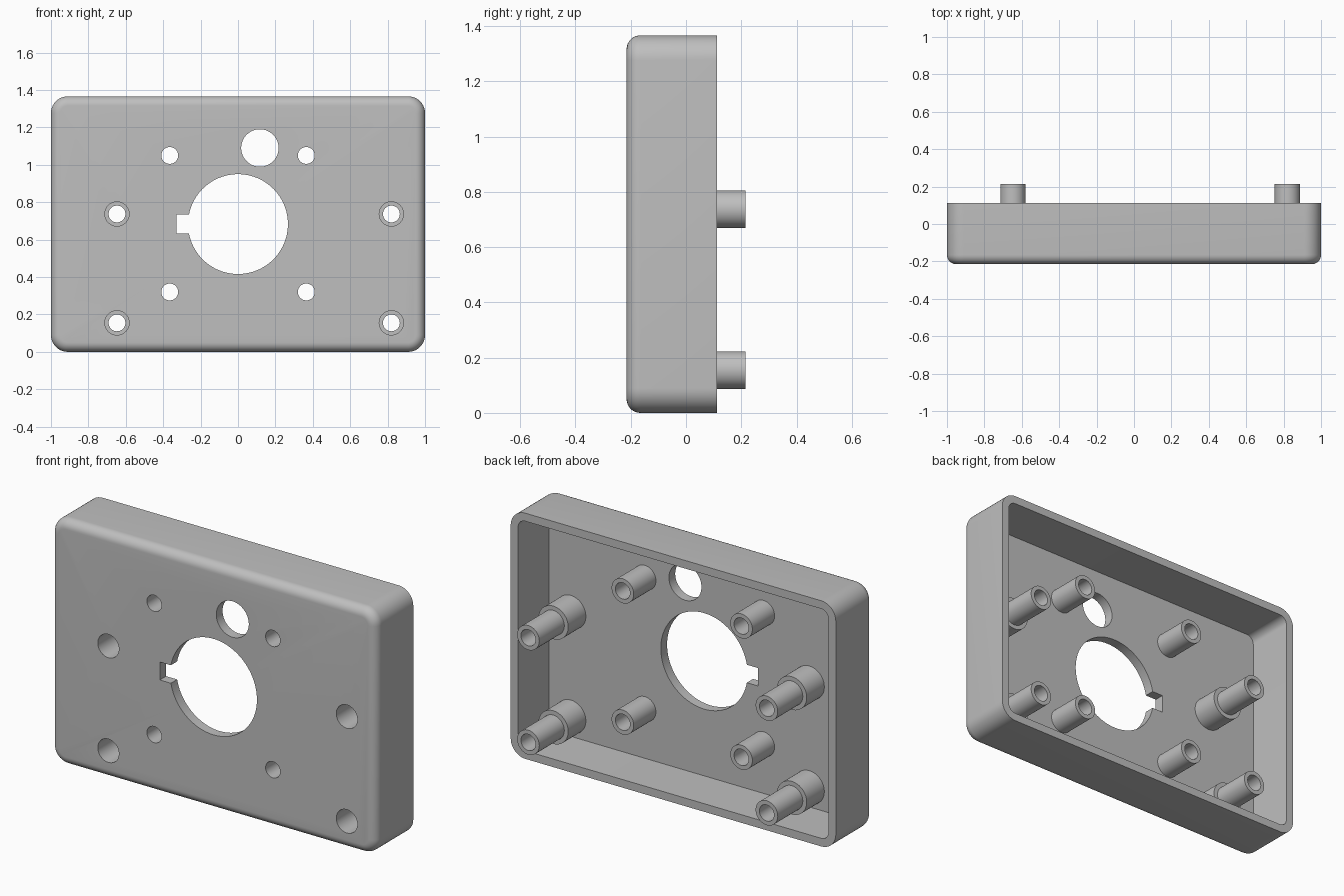
import bpy, bmesh, math

if "Cube" in bpy.data.objects:
    bpy.data.objects.remove(bpy.data.objects["Cube"])

WIDTH, HEIGHT = 2.0, 1.366
FRONT, BACK = -0.215, 0.112
FLOOR = FRONT + 0.055
WALL, CORNER, FILLET = 0.045, 0.09, 0.05
MID = HEIGHT / 2
SEG = 48

grey = bpy.data.materials.new("plain grey")
grey.use_nodes = True
colour = (0.52, 0.52, 0.52, 1)
grey.diffuse_color = colour
grey.node_tree.nodes["Principled BSDF"].inputs["Base Color"].default_value = colour


def finish(name, bm):
    """Turn a bmesh into a named object."""
    bmesh.ops.recalc_face_normals(bm, faces=bm.faces)
    mesh = bpy.data.meshes.new(name)
    bm.to_mesh(mesh)
    bm.free()
    mesh.materials.append(grey)
    obj = bpy.data.objects.new(name, mesh)
    bpy.context.collection.objects.link(obj)
    return obj


def activate(obj):
    bpy.ops.object.select_all(action='DESELECT')
    obj.select_set(True)
    bpy.context.view_layer.objects.active = obj


def smooth(obj):
    activate(obj)
    bpy.ops.object.shade_smooth_by_angle(angle=math.radians(30))


def bridge(bm, a, b):
    for i in range(len(a)):
        j = (i + 1) % len(a)
        bm.faces.new((a[i], a[j], b[j], b[i]))


def rounded_ring(bm, y, inset, steps=10):
    """Rounded rectangle loop, inset from the outer outline."""
    r = CORNER - inset
    cx, cz = WIDTH / 2 - CORNER, HEIGHT / 2 - CORNER
    ring = []
    for k, (sx, sz) in enumerate([(1, 1), (-1, 1), (-1, -1), (1, -1)]):
        for i in range(steps + 1):
            a = (k + i / steps) * math.pi / 2
            ring.append(bm.verts.new((sx * cx + r * math.cos(a), y,
                                      MID + sz * cz + r * math.sin(a))))
    return ring


def lathe(name, x, z, profile):
    """Revolve a closed (radius, y) profile about an axis along y."""
    bm = bmesh.new()
    rings = [[bm.verts.new((x + r * math.cos(t * math.tau / SEG), y,
                            z + r * math.sin(t * math.tau / SEG)))
              for t in range(SEG)] for r, y in profile]
    for a, b in zip(rings, rings[1:]):
        bridge(bm, a, b)
    return finish(name, bm), rings


def cut(body, bm):
    """Subtract a cutter shape from the body."""
    cutter = finish("cutter", bm)
    cutter.hide_render = True
    activate(body)
    mod = body.modifiers.new("cut", 'BOOLEAN')
    mod.operation, mod.solver, mod.object = 'DIFFERENCE', 'EXACT', cutter
    bpy.ops.object.modifier_apply(modifier=mod.name)
    bpy.data.objects.remove(cutter)


def cut_hole(body, x, z, r, seg=SEG):
    bm = bmesh.new()
    ends = [[bm.verts.new((x + r * math.cos(t * math.tau / seg), y,
                           z + r * math.sin(t * math.tau / seg)))
             for t in range(seg)] for y in (FRONT - 0.1, FLOOR + 0.05)]
    bridge(bm, *ends)
    for end in ends:
        bm.faces.new(end)
    cut(body, bm)


# Open-backed shell with a rounded front edge
bm = bmesh.new()
rings = []
for i in range(9):
    a = i / 8 * math.pi / 2
    rings.append(rounded_ring(bm, FRONT + FILLET * (1 - math.sin(a)),
                              FILLET * (1 - math.cos(a))))
rings.reverse()
rings += [rounded_ring(bm, BACK, 0), rounded_ring(bm, BACK, WALL),
          rounded_ring(bm, FLOOR, WALL)]
for a, b in zip(rings, rings[1:]):
    bridge(bm, a, b)
bm.faces.new(rings[0])
bm.faces.new(rings[-1])
shell = finish("shell", bm)

# Large keyed opening and round window
cut_hole(shell, 0, MID, 0.267, 96)
bm = bmesh.new()
bmesh.ops.create_cube(bm, size=1)
bmesh.ops.scale(bm, vec=(0.18, 0.3, 0.1), verts=bm.verts)
bmesh.ops.translate(bm, vec=(-0.24, FRONT, MID), verts=bm.verts)
cut(shell, bm)
cut_hole(shell, 0.117, 1.09, 0.1, 64)

# Short inner standoffs with through holes
for x, side in ((0.365, "left"), (-0.365, "right")):
    for z, level in ((1.05, "upper"), (0.32, "lower")):
        cut_hole(shell, x, z, 0.045)
        post, _ = lathe(f"{level}_{side}_standoff", x, z,
                        [(0.068, FLOOR), (0.068, 0.035), (0.045, 0.035), (0.045, FLOOR)])
        smooth(post)

# Stepped mounting posts, counterbored from the front
for x, side in ((0.82, "left"), (-0.647, "right")):
    for z, level in ((0.737, "upper"), (0.155, "lower")):
        cut_hole(shell, x, z, 0.065)
        post, _ = lathe(f"{level}_{side}_mounting_post", x, z,
                        [(0.092, FLOOR), (0.092, -0.005), (0.068, -0.005), (0.068, 0.215),
                         (0.045, 0.215), (0.045, -0.05), (0.065, -0.05), (0.065, FLOOR)])
        smooth(post)

smooth(shell)
